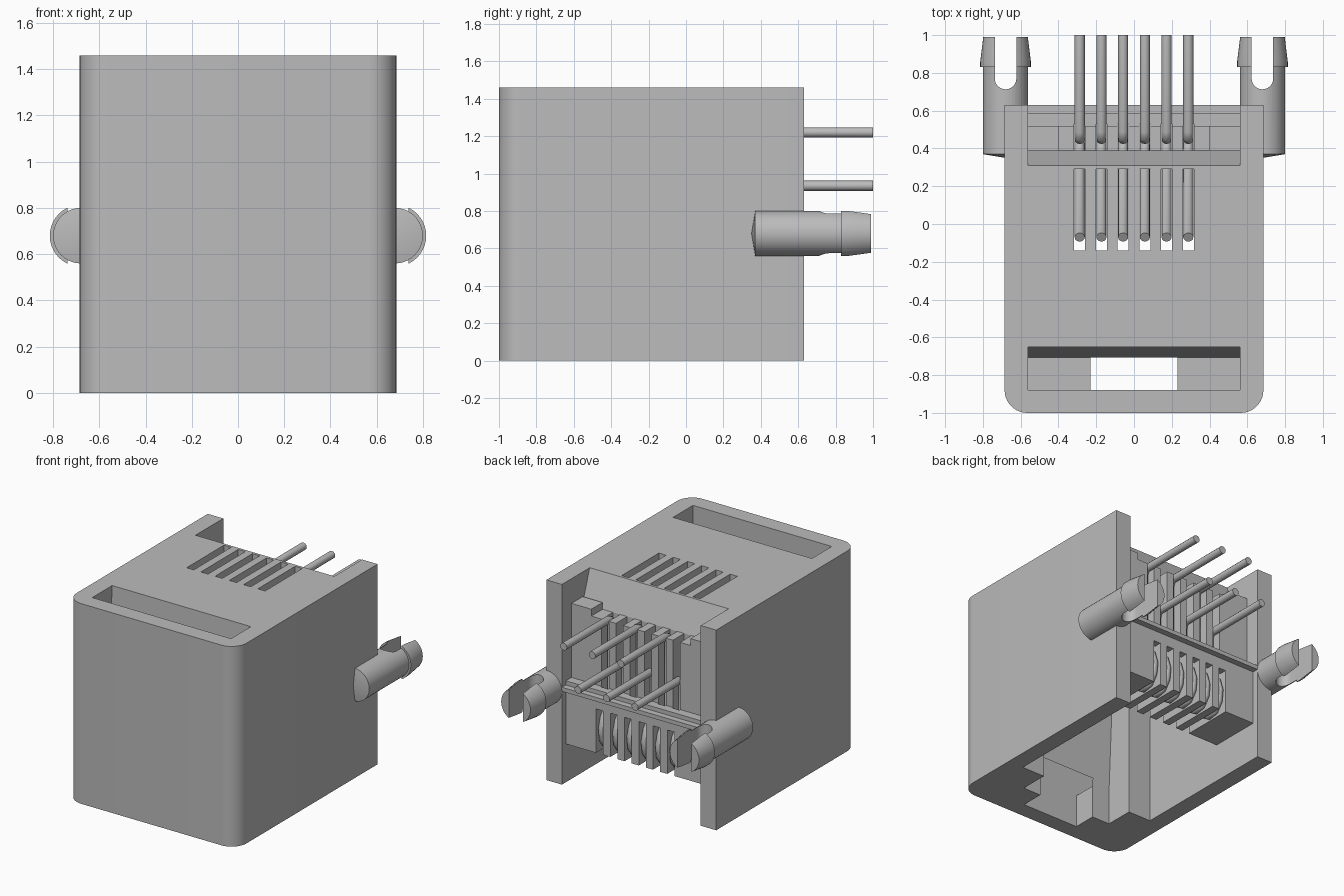
import bpy, bmesh, math
from mathutils import Matrix, Vector

if "Cube" in bpy.data.objects:
    bpy.data.objects.remove(bpy.data.objects["Cube"])

grey = bpy.data.materials.new("plain grey")
grey.use_nodes = True
grey.diffuse_color = (0.5, 0.5, 0.5, 1)
grey.node_tree.nodes["Principled BSDF"].inputs["Base Color"].default_value = (0.5, 0.5, 0.5, 1)


def add_object(name, data):
    ob = bpy.data.objects.new(name, data)
    bpy.context.collection.objects.link(ob)
    return ob


def from_bmesh(name, bm):
    bmesh.ops.recalc_face_normals(bm, faces=bm.faces)
    me = bpy.data.meshes.new(name)
    bm.to_mesh(me)
    bm.free()
    me.materials.append(grey)
    return add_object(name, me)


def slab(name, x0, x1, profile):
    """Extrude a (y, z) profile along x."""
    bm = bmesh.new()
    face = bm.faces.new([bm.verts.new((x0, y, z)) for y, z in profile])
    ext = bmesh.ops.extrude_face_region(bm, geom=[face])["geom"]
    verts = [v for v in ext if isinstance(v, bmesh.types.BMVert)]
    bmesh.ops.translate(bm, verts=verts, vec=(x1 - x0, 0, 0))
    return from_bmesh(name, bm)


def box(name, x0, x1, y0, y1, z0, z1):
    return slab(name, x0, x1, [(y0, z0), (y1, z0), (y1, z1), (y0, z1)])


def bake(ob):
    """Replace an object's data with its evaluated mesh."""
    graph = bpy.context.evaluated_depsgraph_get()
    me = bpy.data.meshes.new_from_object(ob.evaluated_get(graph))
    name = ob.name
    bpy.data.objects.remove(ob)
    return add_object(name, me)


def cut(ob, cutters):
    for c in cutters:
        mod = ob.modifiers.new("cut", "BOOLEAN")
        mod.operation = "DIFFERENCE"
        mod.solver = "EXACT"
        mod.object = c
        c.hide_render = True
    ob = bake(ob)
    for c in cutters:
        bpy.data.objects.remove(c)
    return ob


def smooth(ob, degrees=30):
    ob.data.shade_smooth()
    ob.data.set_sharp_from_angle(angle=math.radians(degrees))


WALL, INNER, TOP, BACK, CEILING = 0.685, 0.56, 1.46, 0.63, 1.23
wire_x = [0.115 * (i - 2.5) for i in range(6)]
GAP = 0.029


def wire_slots(y0, y1, z0, z1):
    return [box("slot_cutter", x - GAP, x + GAP, y0, y1, z0, z1) for x in wire_x]


# Housing shell with rounded front corners
housing = box("housing", -WALL, WALL, -1, BACK, 0, TOP)
bm = bmesh.new()
bm.from_mesh(housing.data)
corners = [e for e in bm.edges if all(v.co.y < -0.9 for v in e.verts)
           and abs(e.verts[0].co.z - e.verts[1].co.z) > 1]
bmesh.ops.bevel(bm, geom=corners, offset=0.12, segments=10, profile=0.5, affect="EDGES")
bm.to_mesh(housing.data)
bm.free()

# Plug cavity, latch channel, latch window and rear chamfer
cutters = [
    box("cavity", -INNER, INNER, -0.5, 0.8, -0.1, CEILING),
    slab("window", -INNER, INNER, [(-0.88, 0.24), (-0.71, 0.24), (-0.649, 1.5), (-0.88, 1.5)]),
    box("notch", -0.23, 0.23, -0.88, -0.69, -0.1, 0.3),
    slab("channel", -0.375, 0.375, [(-0.71, -0.1), (-0.71, 0.24), (-0.662, CEILING),
                                    (-0.45, CEILING), (-0.45, -0.1)]),
    slab("chamfer", -INNER, INNER, [(0.31, TOP), (0.39, CEILING), (0.39, 1.2), (0.8, 1.2),
                                    (0.8, 1.6), (0.31, 1.6)]),
]
housing = cut(housing, cutters + wire_slots(-0.14, 0.29, 1.1, 1.6))
smooth(housing)

# Contact carrier with comb slots for the wires
carrier = slab("contact_carrier", -INNER, INNER, [
    (0.2, 0.28), (0.585, 0.28), (0.585, 0.68), (BACK, 0.68), (BACK, 0.71), (0.585, 0.71),
    (0.585, 0.74), (0.52, 0.74), (0.52, CEILING), (0.2, CEILING)])
cut(carrier, wire_slots(0.39, 0.53, 0.2, 1.4) + wire_slots(0.15, 0.65, 0.2, 0.6)
    + wire_slots(0.1, 0.29, 0.2, 1.4))
for side in (-1, 1):
    xs = sorted((side * 0.4, side * INNER))
    box("carrier_shoulder", *xs, 0.39, 0.52, CEILING, 1.28)

# Bent contact wires, with pins at alternating heights
for i, x in enumerate(wire_x):
    z = 0.935 if i % 2 == 0 else 1.22
    path = [(1, z), (0.49, z), (0.46, z - 0.01), (0.45, z - 0.04), (0.45, 0.66), (0.47, 0.6),
            (0.53, 0.53), (0.555, 0.45), (0.545, 0.37), (0.5, 0.31), (0.44, 0.3),
            (0.38, 0.34), (-0.07, 1.1)]
    cu = bpy.data.curves.new("contact_wire", "CURVE")
    cu.dimensions = "3D"
    cu.bevel_depth = 0.027
    cu.bevel_resolution = 4
    cu.use_fill_caps = True
    sp = cu.splines.new("POLY")
    sp.points.add(len(path) - 1)
    for p, (py, pz) in zip(sp.points, path):
        p.co = (x, py, pz, 1)
    cu.materials.append(grey)
    smooth(bake(add_object("contact_wire", cu)), 50)

# Split mounting pegs on both sides
for side, label in ((1, "left"), (-1, "right")):
    cx, cz = side * 0.68, 0.68
    bm = bmesh.new()
    outline = [(0, 0.35), (0.12, 0.37), (0.12, 0.83), (0.134, 0.83), (0.134, 0.86),
               (0.118, 0.99), (0, 0.99)]
    verts = [bm.verts.new((cx + r, y, cz)) for r, y in outline]
    edges = [bm.edges.new(pair) for pair in zip(verts, verts[1:])]
    bmesh.ops.spin(bm, geom=verts + edges, cent=(cx, 0, cz), axis=(0, 1, 0),
                   angle=math.tau, steps=40)
    bmesh.ops.remove_doubles(bm, verts=bm.verts, dist=0.0005)
    peg = from_bmesh(label + "_peg", bm)
    bm = bmesh.new()
    bmesh.ops.create_cone(bm, cap_ends=True, segments=32, radius1=0.057, radius2=0.057,
                          depth=0.5, matrix=Matrix.Translation(Vector((cx, 0.77, cz))))
    round_end = from_bmesh("round_end", bm)
    split = box("split", cx - 0.057, cx + 0.057, 0.77, 1.1, 0.4, 0.95)
    smooth(cut(peg, [round_end, split]))
